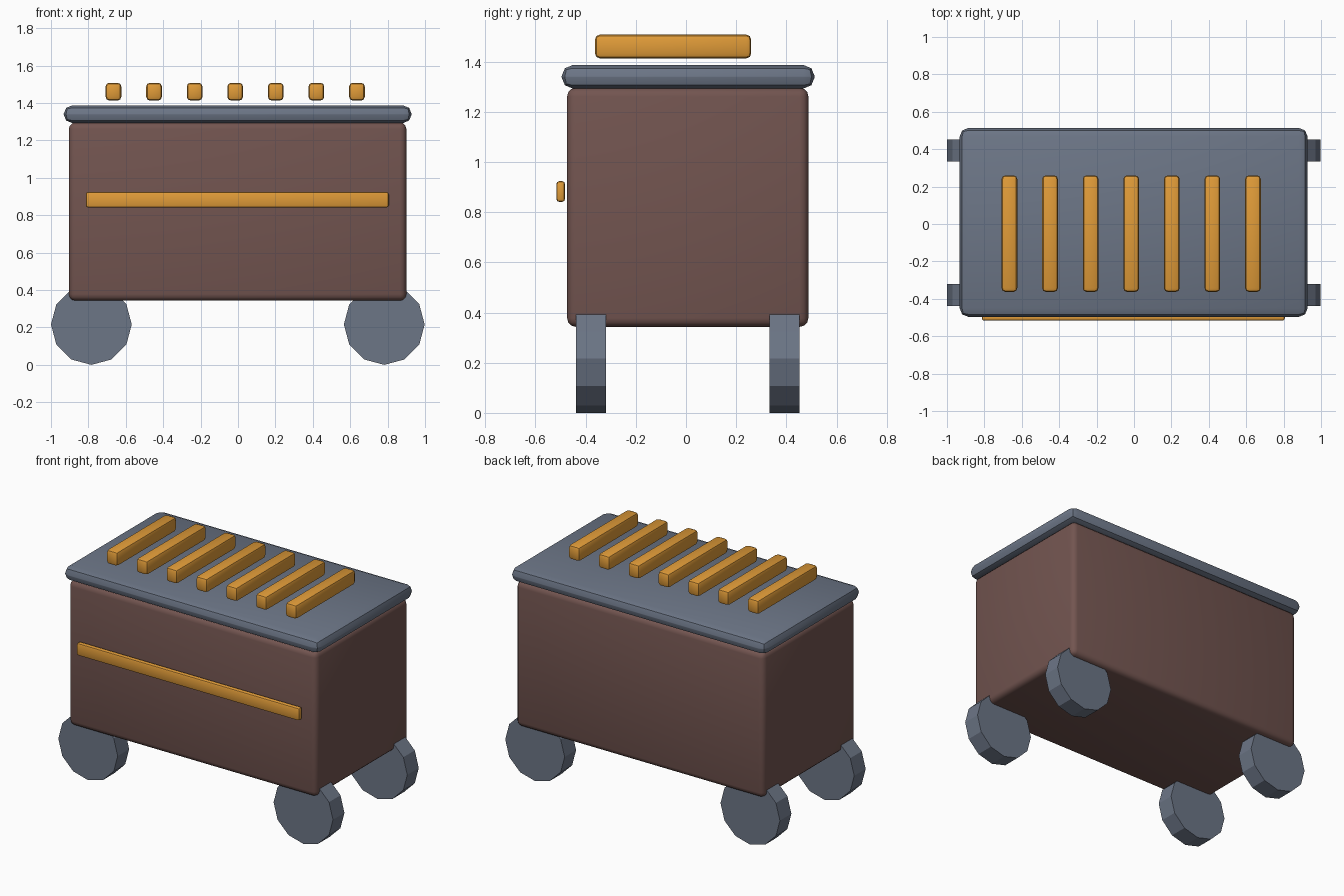
import bpy
from math import pi, radians

if "Cube" in bpy.data.objects:
    bpy.data.objects.remove(bpy.data.objects["Cube"])


def material(name, color):
    m = bpy.data.materials.new(name)
    m.diffuse_color = (*color, 1)
    m.use_nodes = True
    m.node_tree.nodes["Principled BSDF"].inputs["Base Color"].default_value = m.diffuse_color
    return m


brown = material("brown_panel", (0.17, 0.09, 0.08))
slate = material("slate_metal", (0.15, 0.18, 0.24))
orange = material("orange_trim", (0.75, 0.33, 0.04))


def box(name, lo, hi, bevel, segments, mat):
    """Rounded box between two opposite corners."""
    centre = [(a + b) / 2 for a, b in zip(lo, hi)]
    bpy.ops.mesh.primitive_cube_add(size=1, location=centre)
    ob = bpy.context.object
    ob.name = name
    ob.scale = [b - a for a, b in zip(lo, hi)]
    bpy.ops.object.transform_apply(location=False, rotation=False, scale=True)
    mod = ob.modifiers.new("Bevel", "BEVEL")
    mod.width, mod.segments = bevel, segments
    bpy.ops.object.modifier_apply(modifier="Bevel")
    bpy.ops.object.shade_smooth_by_angle(angle=radians(35))
    ob.data.materials.append(mat)
    return ob


# Cabinet and overhanging lid
box("body", (-0.904, -0.474, 0.343), (0.9, 0.488, 1.296), 0.035, 3, brown)
box("lid", (-0.932, -0.496, 1.293), (0.928, 0.513, 1.387), 0.045, 2, slate)

# Front rail, standing just off the cabinet
box("front_rail", (-0.814, -0.517, 0.841), (0.806, -0.482, 0.924), 0.012, 2, orange)

# Row of slats above the lid
for i in range(7):
    x = -0.666 + i * 0.217
    box(f"slat_{i + 1}", (x - 0.042, -0.363, 1.413), (x + 0.042, 0.26, 1.508),
        0.02, 2, orange)

# Twelve-sided wheels at the corners
for sx, side in ((-1, "left"), (1, "right")):
    for y, end in ((-0.379, "front"), (0.393, "back")):
        bpy.ops.mesh.primitive_cylinder_add(
            vertices=12, radius=0.216, depth=0.119,
            location=(sx * 0.783 - 0.001, y, 0.216), rotation=(pi / 2, 0, 0))
        wheel = bpy.context.object
        wheel.name = f"{end}_{side}_wheel"
        wheel.data.materials.append(slate)
